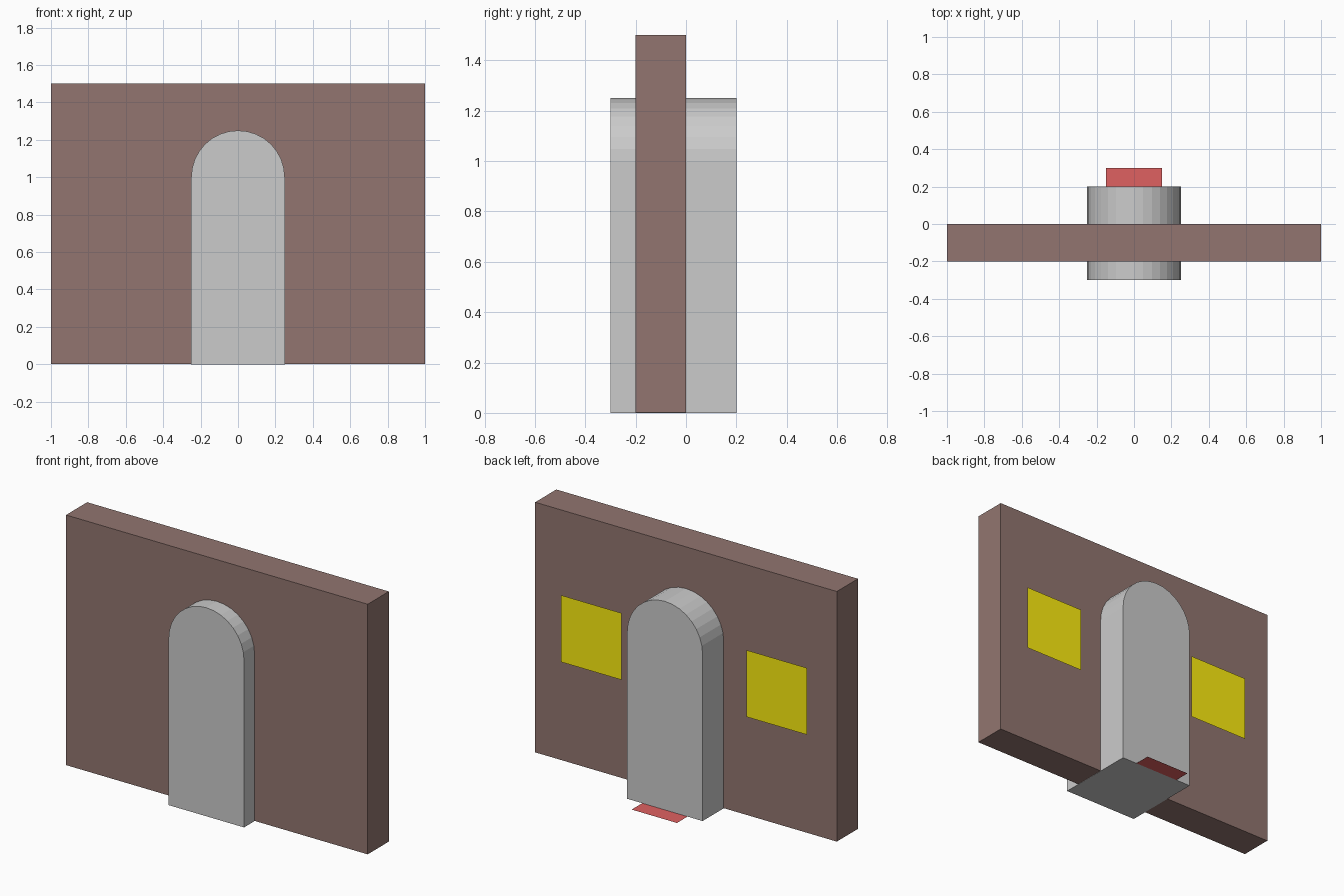
import bpy
from math import sin, cos, pi

if "Cube" in bpy.data.objects:
    bpy.data.objects.remove(bpy.data.objects["Cube"])


def add_mesh(name, verts, faces, color=None):
    mesh = bpy.data.meshes.new(name)
    mesh.from_pydata(verts, [], faces)
    mesh.update()
    obj = bpy.data.objects.new(name, mesh)
    bpy.context.collection.objects.link(obj)
    if color:
        mat = bpy.data.materials.get(color[0]) or bpy.data.materials.new(color[0])
        mat.diffuse_color = (*color[1], 1)
        mat.use_nodes = True
        mat.node_tree.nodes["Principled BSDF"].inputs["Base Color"].default_value = mat.diffuse_color
        mesh.materials.append(mat)
    return obj


def prism(name, profile, y0, y1, color=None):
    """Extrude a counter-clockwise (x, z) profile from y0 to y1."""
    n = len(profile)
    verts = [(x, y, z) for y in (y0, y1) for x, z in profile]
    faces = [tuple(range(n)), tuple(reversed(range(n, 2 * n)))]
    faces += [(i, i + n, (i + 1) % n + n, (i + 1) % n) for i in range(n)]
    return add_mesh(name, verts, faces, color)


BROWN = ("brown", (0.287, 0.179, 0.161))
YELLOW = ("yellow", (0.98, 0.85, 0.005))
RED = ("red", (0.74, 0.12, 0.12))

# Wall slab, its underside a hair above the doorway's
prism("wall", [(-1, 0.001), (1, 0.001), (1, 1.5), (-1, 1.5)], -0.2, 0, BROWN)

# Round-topped doorway block passing through the wall
R, SPRING, SIDES = 0.25, 1.0, 16
arch = [(R * cos(pi * i / SIDES), SPRING + R * sin(pi * i / SIDES))
        for i in range(SIDES + 1)]
prism("arched_doorway", [(-R, 0), (R, 0)] + arch, -0.3, 0.2)

# Flat window panes floating just off the back of the wall
for side, label in ((-1, "left"), (1, "right")):
    cx, w, y = side * 0.615, 0.2, 0.02
    add_mesh("window_" + label,
             [(cx + w, y, 0.6), (cx - w, y, 0.6), (cx - w, y, 1.0), (cx + w, y, 1.0)],
             [(0, 1, 2, 3)], YELLOW)

# Flat doormat behind the doorway
add_mesh("doormat",
         [(-0.15, 0.2, 0), (0.15, 0.2, 0), (0.15, 0.3, 0), (-0.15, 0.3, 0)],
         [(0, 1, 2, 3)], RED)
